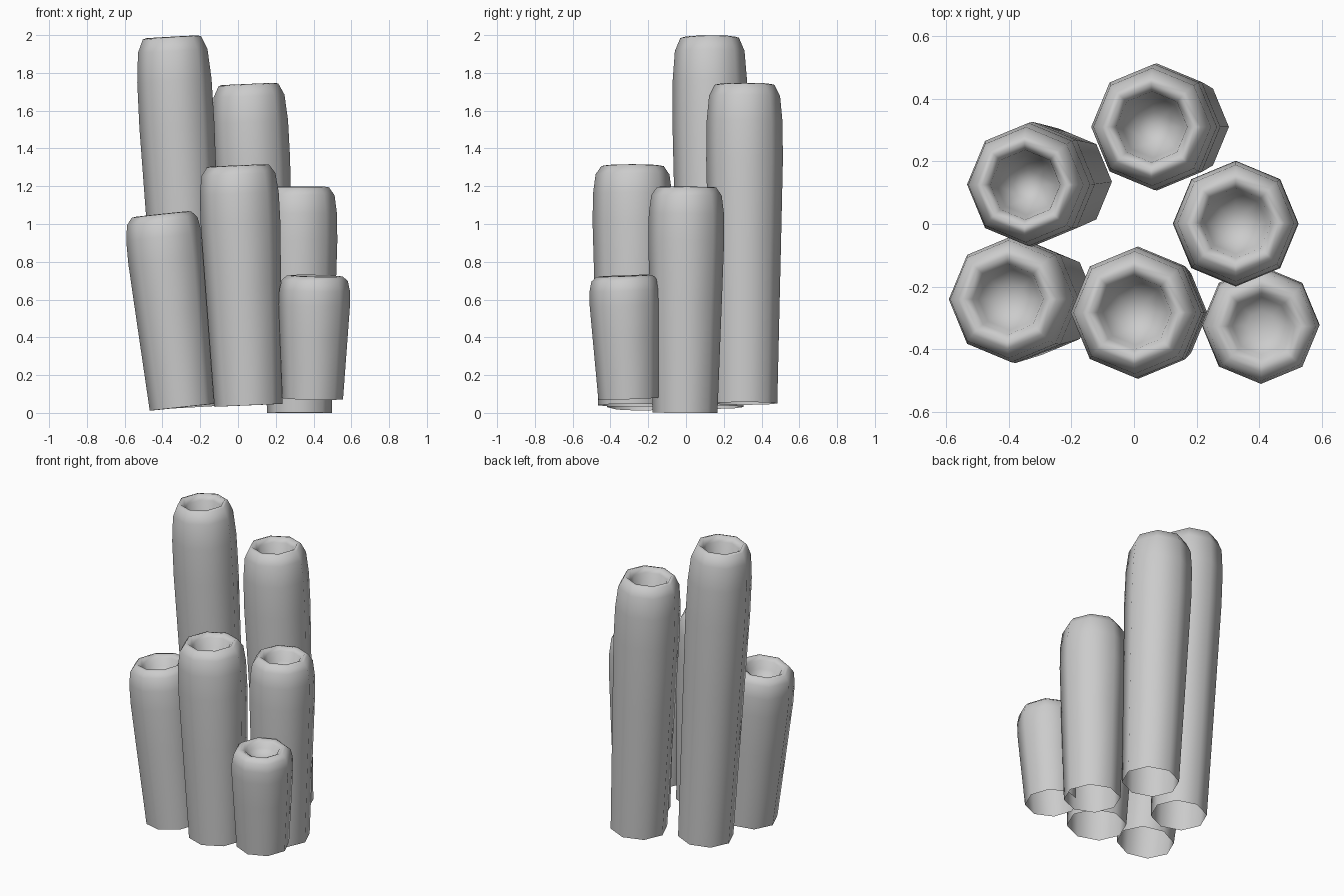
import bpy
import bmesh
import math
from mathutils import Vector

cube = bpy.data.objects.get("Cube")
if cube:
    bpy.data.objects.remove(cube, do_unlink=True)

grey = bpy.data.materials.new("light grey")
grey.use_nodes = True
grey.diffuse_color = (0.6, 0.6, 0.6, 1)
grey.node_tree.nodes["Principled BSDF"].inputs["Base Color"].default_value = (0.6, 0.6, 0.6, 1)

SIDES = 8
# Tube profile: (radius, height as a fraction of length), up the wall, over the rim, into the mouth
PROFILE = [(0.175, 0), (0.195, 0.5), (0.205, 0.76), (0.203, 0.88), (0.19, 0.96),
           (0.16, 0.995), (0.14, 0.998), (0.115, 0.98), (0.1, 0.93), (0.05, 0.895)]


def add_tube(name, base, top, scale):
    """Leaning octagonal tube with an open base and a hollow mouth."""
    base, top = Vector(base), Vector(top)
    axis = top - base
    turn = Vector((0, 0, 1)).rotation_difference(axis)
    bm = bmesh.new()
    rings = []
    for radius, height in PROFILE:
        ring = []
        for i in range(SIDES):
            a = math.tau * i / SIDES
            offset = Vector((math.cos(a), math.sin(a), 0)) * radius * scale
            ring.append(bm.verts.new(base + axis * height + turn @ offset))
        rings.append(ring)
    for low, high in zip(rings, rings[1:]):
        for i in range(SIDES):
            j = (i + 1) % SIDES
            bm.faces.new((low[i], low[j], high[j], high[i]))
    # Floor of the mouth
    floor = bm.verts.new(base + axis * 0.885)
    for i in range(SIDES):
        bm.faces.new((rings[-1][i], rings[-1][(i + 1) % SIDES], floor))
    for face in bm.faces:
        face.smooth = True
    mesh = bpy.data.meshes.new(name)
    bm.to_mesh(mesh)
    bm.free()
    mesh.materials.append(grey)
    bpy.context.collection.objects.link(bpy.data.objects.new(name, mesh))


# The cluster of tubes: base centre, top centre, thickness
add_tube("tall_tube", (-0.24, 0.135, 0.03), (-0.35, 0.125, 1.995), 0.97)
add_tube("back_tube", (0.13, 0.31, 0.05), (0.055, 0.31, 1.745), 0.99)
add_tube("side_tube", (0.325, -0.005, 0), (0.325, 0.003, 1.2), 0.98)
add_tube("front_tube", (0.055, -0.285, 0.04), (0, -0.283, 1.313), 1.03)
add_tube("leaning_tube", (-0.295, -0.245, 0.03), (-0.405, -0.24, 1.055), 0.99)
add_tube("short_tube", (0.395, -0.303, 0.075), (0.407, -0.327, 0.728), 0.92)
